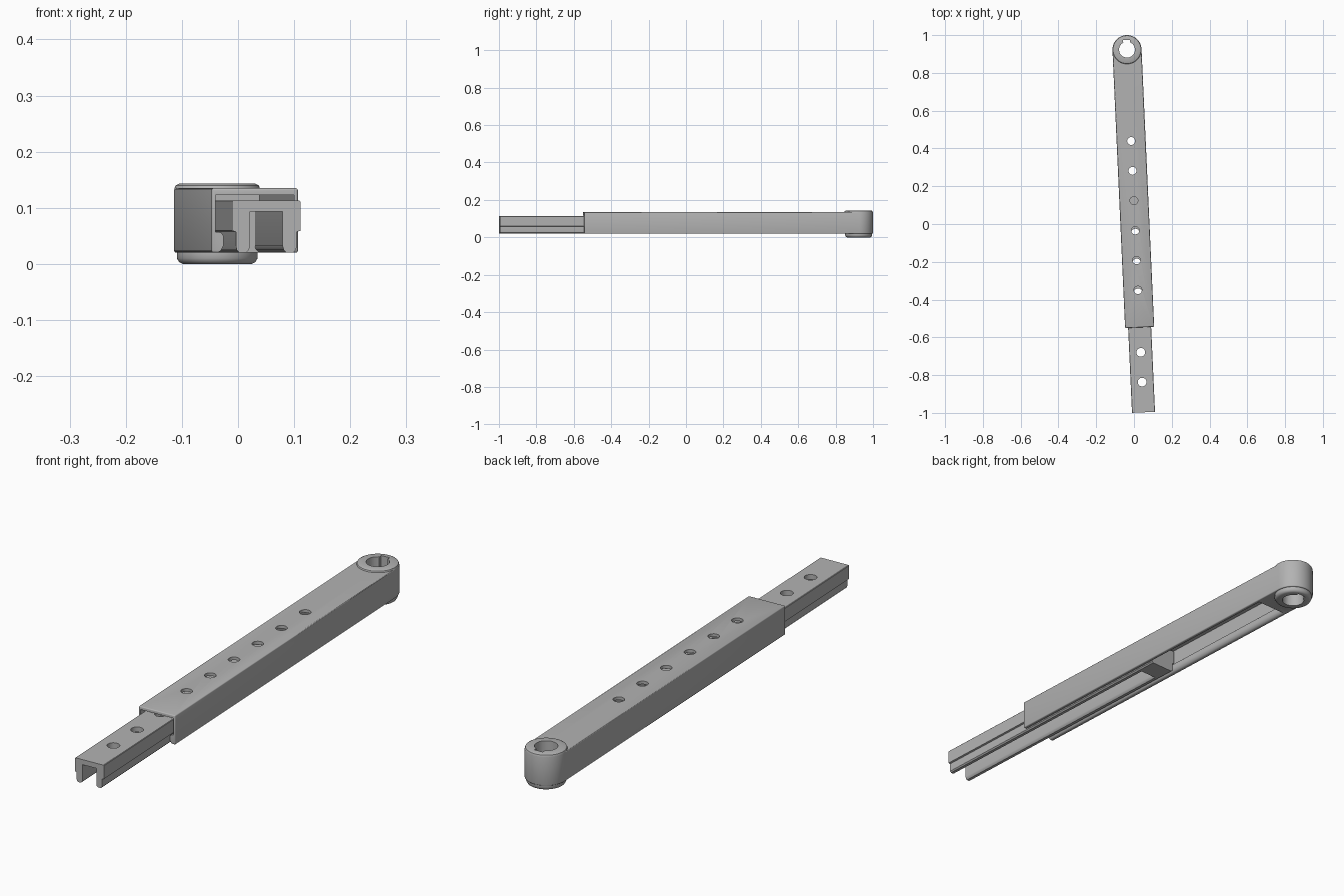
import bpy, bmesh, math
from mathutils import Matrix

cube = bpy.data.objects.get("Cube")
if cube:
    bpy.data.objects.remove(cube, do_unlink=True)

grey = bpy.data.materials.new("grey_metal")
grey.use_nodes = True
grey.diffuse_color = (0.45, 0.45, 0.45, 1)
grey.node_tree.nodes["Principled BSDF"].inputs["Base Color"].default_value = grey.diffuse_color

# The arm runs from its pivot along local -y, then the whole is swung slightly
PLACE = Matrix.Translation((-0.037, 0.923, 0)) @ Matrix.Rotation(0.0455, 4, "Z")
PITCH = 0.158


def make(name, bm):
    bmesh.ops.recalc_face_normals(bm, faces=bm.faces)
    mesh = bpy.data.meshes.new(name)
    bm.to_mesh(mesh)
    bm.free()
    mesh.materials.append(grey)
    obj = bpy.data.objects.new(name, mesh)
    bpy.context.collection.objects.link(obj)
    return obj


def prism(name, points, depth):
    """Extrude a closed outline of 3D points by a depth vector."""
    bm = bmesh.new()
    face = bm.faces.new([bm.verts.new(p) for p in points])
    new = bmesh.ops.extrude_face_region(bm, geom=[face])["geom"]
    bmesh.ops.translate(bm, vec=depth, verts=[v for v in new if isinstance(v, bmesh.types.BMVert)])
    return make(name, bm)


def section(name, half, y0, y1):
    """Extrude a left-right symmetric (x, z) section along y."""
    outline = half + [(-x, z) for x, z in reversed(half)]
    return prism(name, [(x, y0, z) for x, z in outline], (0, y1 - y0, 0))


def cylinder(name, radius, y, z0, z1, sides=40):
    ring = [2 * math.pi * i / sides for i in range(sides)]
    return prism(name, [(radius * math.cos(a), y + radius * math.sin(a), z0) for a in ring],
                 (0, 0, z1 - z0))


def lathe(name, profile, sides=64):
    bm = bmesh.new()
    verts = [bm.verts.new((r, 0, z)) for r, z in profile]
    edges = [bm.edges.new(pair) for pair in zip(verts, verts[1:])]
    bmesh.ops.spin(bm, geom=verts + edges, axis=(0, 0, 1), cent=(0, 0, 0),
                   steps=sides, angle=2 * math.pi)
    bmesh.ops.remove_doubles(bm, verts=bm.verts, dist=1e-5)
    return make(name, bm)


def apply(obj, mod):
    bpy.context.view_layer.objects.active = obj
    bpy.ops.object.modifier_apply(modifier=mod.name)


def combine(obj, other, operation="DIFFERENCE"):
    mod = obj.modifiers.new("combine", "BOOLEAN")
    mod.operation, mod.solver, mod.object = operation, "EXACT", other
    apply(obj, mod)
    bpy.data.objects.remove(other, do_unlink=True)


def bevel(obj, width):
    mod = obj.modifiers.new("bevel", "BEVEL")
    mod.width, mod.segments, mod.angle_limit = width, 3, math.radians(40)
    apply(obj, mod)


# Outer sleeve: round-ended bar with a lipped channel open below
R = 0.077
arc = [math.pi * i / 32 for i in range(33)]
plan = [(R * math.cos(a), R * math.sin(a), 0.02) for a in arc]
plan += [(-R, -1.472, 0.02), (R, -1.472, 0.02)]
sleeve = prism("outer_sleeve", plan, (0, 0, 0.115))
bevel(sleeve, 0.004)
channel = [(0.066, 0.0), (0.066, 0.02), (0.06, 0.024), (0.056, 0.032), (0.056, 0.05),
           (0.06, 0.056), (0.07, 0.057), (0.07, 0.123)]
combine(sleeve, section("channel_cutter", channel, -1.6, -0.125))

# Pivot boss with rounded rims, bore and keyway
rim = [(0, 0), (0.062, 0), (0.068, 0.003), (0.072, 0.01), (0.072, 0.07), (0.0765, 0.07),
       (0.0765, 0.134), (0.074, 0.14), (0.068, 0.143), (0, 0.143)]
combine(sleeve, lathe("boss", rim), "UNION")
combine(sleeve, cylinder("bore_cutter", 0.042, 0, -0.1, 0.3, 48))
combine(sleeve, section("keyway_cutter", [(0.018, -0.1), (0.018, 0.3)], 0, 0.051))
for i in range(6):
    combine(sleeve, cylinder("hole_cutter", 0.021, -0.484 - PITCH * i, 0.1, 0.2))

# Inner slider: stepped bar resting on the lips, hollow up to a solid end block
bar = [(0.036, 0.02), (0.048, 0.02), (0.053, 0.025), (0.054, 0.032), (0.054, 0.057),
       (0.061, 0.059), (0.061, 0.111), (0.059, 0.113)]
slider = section("inner_slider", bar, -1.922, -0.755)
hollow = [(0.036, 0.0), (0.036, 0.02), (0.031, 0.025), (0.029, 0.032), (0.029, 0.093)]
combine(slider, section("hollow_cutter", hollow, -2.0, -0.835))
for i in range(6):
    combine(slider, cylinder("hole_cutter", 0.023, -1.762 + PITCH * i, 0.08, 0.2))

# Place both parts and shade curved walls smooth
for part in (sleeve, slider):
    part.data.transform(PLACE)
    bpy.ops.object.select_all(action="DESELECT")
    part.select_set(True)
    bpy.context.view_layer.objects.active = part
    bpy.ops.object.shade_smooth_by_angle(angle=math.radians(35))
